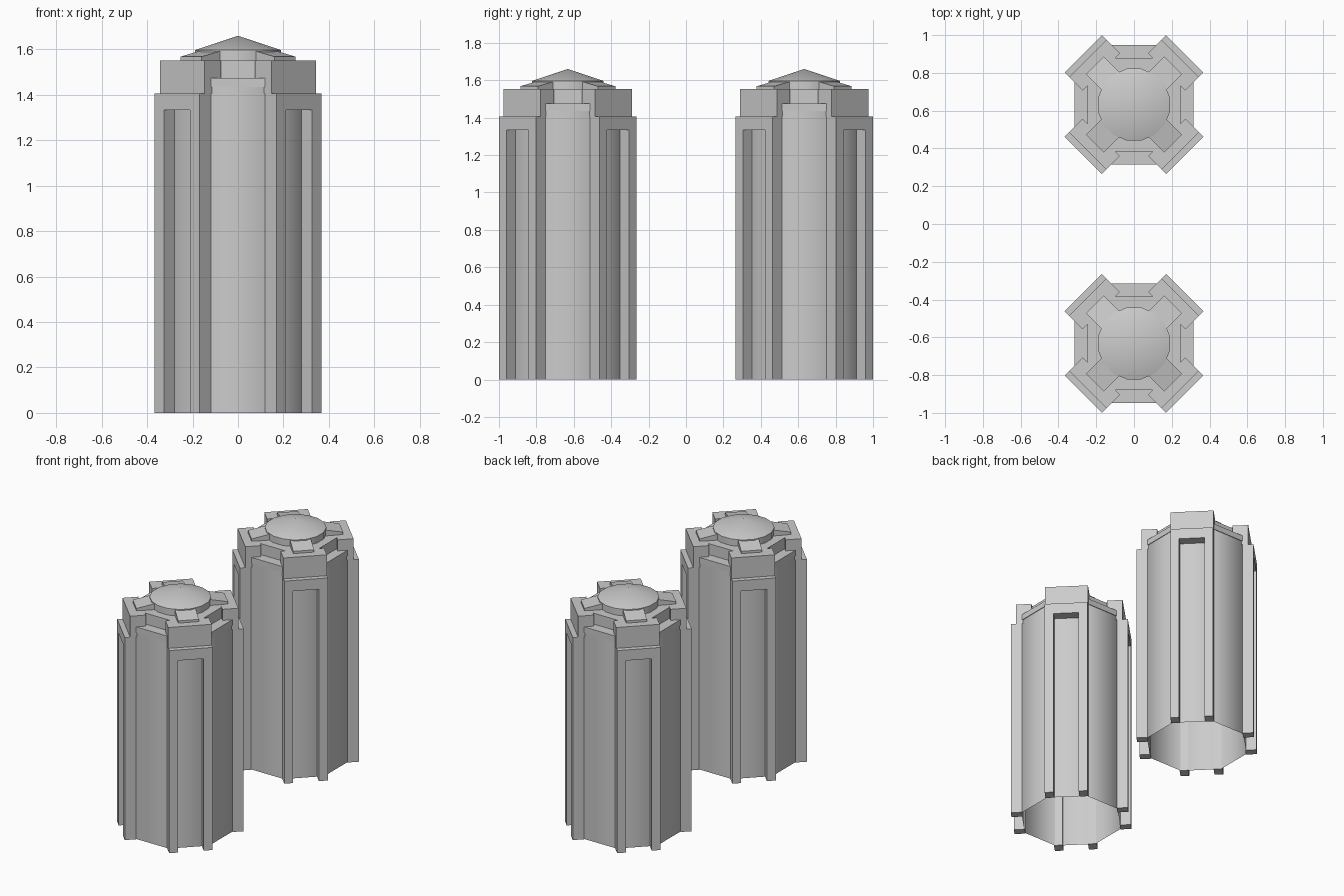
import bpy, bmesh, math
from mathutils import Matrix

if "Cube" in bpy.data.objects:
    bpy.data.objects.remove(bpy.data.objects["Cube"])

TOWER_Y = 0.632


def finish(bm, name, y, smooth=None):
    bmesh.ops.translate(bm, verts=bm.verts, vec=(0, y, 0))
    me = bpy.data.meshes.new(name)
    bm.to_mesh(me)
    bm.free()
    ob = bpy.data.objects.new(name, me)
    bpy.context.collection.objects.link(ob)
    if smooth:
        me.shade_smooth()
    return ob


def drum(bm, sides, radius, z0, z1, r_top=None, caps=True):
    """Upright prism or cone with a flat side facing the front."""
    top = radius if r_top is None else r_top
    m = Matrix.Translation((0, 0, (z0 + z1) / 2)) @ Matrix.Rotation(math.pi / sides, 4, 'Z')
    bmesh.ops.create_cone(bm, cap_ends=caps, segments=sides, radius1=radius,
                          radius2=top, depth=z1 - z0, matrix=m)


def octagon(bm, apothem, z0, z1, caps=True):
    drum(bm, 8, apothem / math.cos(math.pi / 8), z0, z1, caps=caps)


def slab(bm, profile, l0, l1):
    """Extrude a (radial, z) profile sideways from l0 to l1."""
    a = [bm.verts.new((r, l0, z)) for r, z in profile]
    b = [bm.verts.new((r, l1, z)) for r, z in profile]
    n = len(a)
    faces = [bm.faces.new(a), bm.faces.new(b[::-1])]
    for i in range(n):
        j = (i + 1) % n
        faces.append(bm.faces.new((a[j], a[i], b[i], b[j])))
    bmesh.ops.recalc_face_normals(bm, faces=faces)


def rect(r0, r1, z0, z1):
    return [(r0, z0), (r1, z0), (r1, z1), (r0, z1)]


def diagonal_part(name, y, slabs):
    """Repeat a set of slabs on the four diagonals."""
    for k in range(4):
        bm = bmesh.new()
        for profile, l0, l1 in slabs:
            slab(bm, profile, l0, l1)
        bmesh.ops.rotate(bm, verts=bm.verts,
                         matrix=Matrix.Rotation(math.radians(45 + 90 * k), 3, 'Z'))
        finish(bm, name, y)


def tower(y):
    # open-ended octagonal shaft
    bm = bmesh.new()
    octagon(bm, 0.312, 0, 1.437, caps=False)
    finish(bm, "shaft", y, smooth=True)
    # collar on top of the shaft and raised hub
    bm = bmesh.new()
    octagon(bm, 0.316, 1.435, 1.475)
    finish(bm, "collar", y)
    bm = bmesh.new()
    octagon(bm, 0.247, 1.45, 1.551)
    finish(bm, "hub", y)
    # corner piers: two jambs and a lintel around a tall recess
    diagonal_part("pier", y, [
        (rect(0.308, 0.38, 0, 1.333), -0.139, -0.082),
        (rect(0.308, 0.38, 0, 1.333), 0.082, 0.139),
        (rect(0.308, 0.38, 1.333, 1.407), -0.139, 0.139)])
    # stepped pier caps
    diagonal_part("pier_cap", y, [(rect(0.245, 0.346, 1.407, 1.552), -0.139, 0.139)])
    # sloping fins running up to the roof
    fin = [(0.16, 1.551), (0.293, 1.551), (0.293, 1.568), (0.16, 1.596)]
    diagonal_part("roof_fin", y, [(fin, -0.066, 0.066)])
    # round roof drum and shallow conical roof
    bm = bmesh.new()
    drum(bm, 16, 0.194, 1.55, 1.597, caps=False)
    finish(bm, "roof_drum", y, smooth=True)
    bm = bmesh.new()
    drum(bm, 16, 0.194, 1.597, 1.66, r_top=0, caps=False)
    bmesh.ops.remove_doubles(bm, verts=bm.verts, dist=1e-5)
    finish(bm, "roof", y, smooth=True)


for side in (-1, 1):
    tower(side * TOWER_Y)
